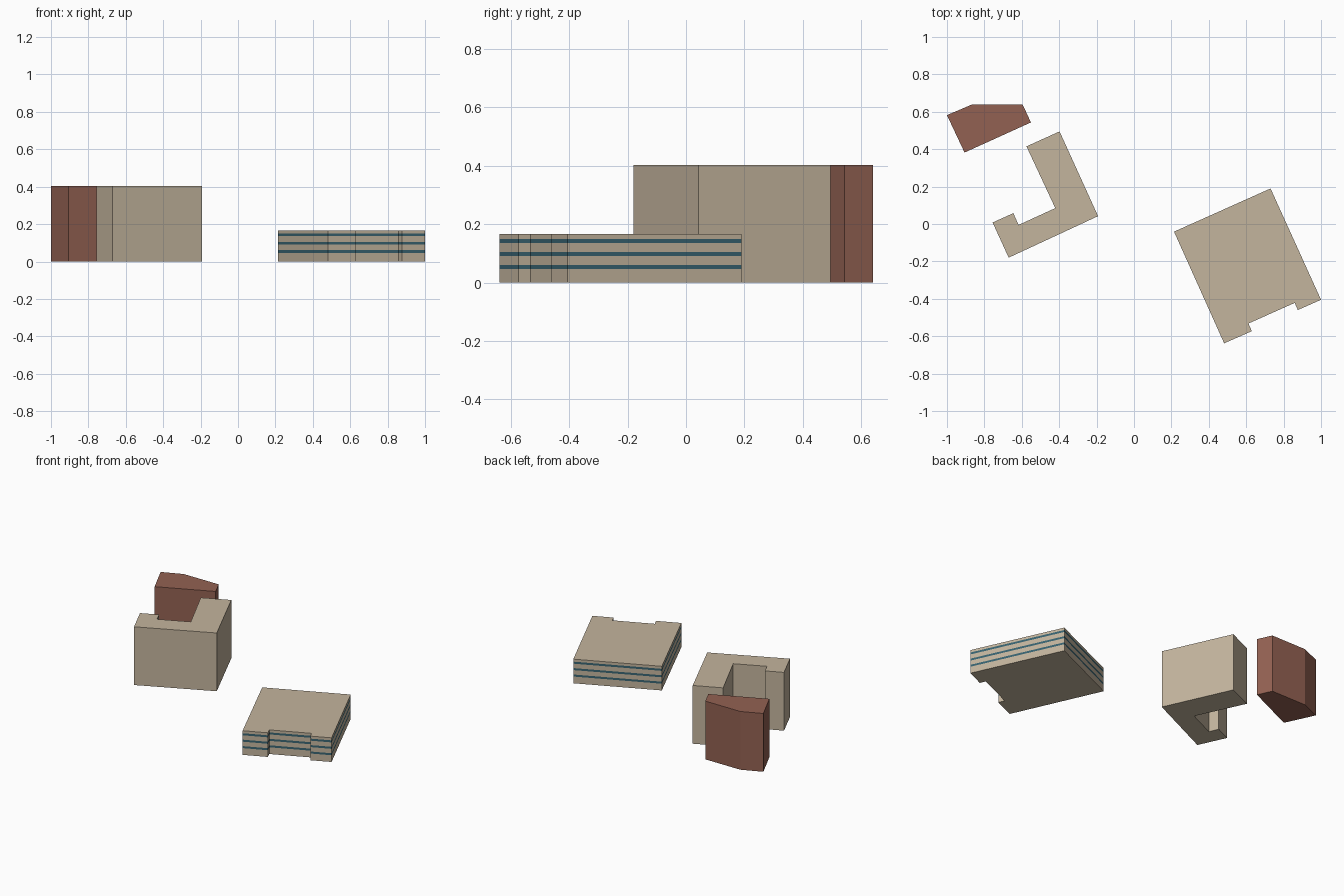
import bpy

if "Cube" in bpy.data.objects:
    bpy.data.objects.remove(bpy.data.objects["Cube"])


def material(name, rgb):
    m = bpy.data.materials.new(name)
    m.diffuse_color = (*rgb, 1.0)
    m.use_nodes = True
    m.node_tree.nodes["Principled BSDF"].inputs["Base Color"].default_value = m.diffuse_color
    return m


stone = material("stone", (0.55, 0.46, 0.34))
brick = material("brick", (0.29, 0.12, 0.085))
glass = material("glass", (0.04, 0.125, 0.165))


def extrude_footprint(name, outline, levels, mats):
    """Walled prism; every second storey layer takes the last material."""
    n = len(outline)
    area = sum(outline[i - 1][0] * outline[i][1] - outline[i][0] * outline[i - 1][1]
               for i in range(n))
    if area < 0:
        outline = outline[::-1]
    verts = [(x, y, z) for z in levels for x, y in outline]
    faces, slots = [], []
    for k in range(len(levels) - 1):
        for i in range(n):
            j = (i + 1) % n
            faces.append((k * n + i, k * n + j, (k + 1) * n + j, (k + 1) * n + i))
            slots.append(k % 2 if len(mats) > 1 else 0)
    faces.append(tuple(reversed(range(n))))
    faces.append(tuple(range(len(verts) - n, len(verts))))
    slots += [0, 0]
    mesh = bpy.data.meshes.new(name)
    mesh.from_pydata(verts, [], faces)
    for m in mats:
        mesh.materials.append(m)
    for poly, slot in zip(mesh.polygons, slots):
        poly.material_index = slot
    obj = bpy.data.objects.new(name, mesh)
    bpy.context.collection.objects.link(obj)
    return obj


# Brick block with a chamfered back
extrude_footprint("brick_block",
                  [(-1.0, 0.582), (-0.906, 0.382), (-0.551, 0.543),
                   (-0.596, 0.64), (-0.864, 0.64)],
                  [0, 0.403], [brick])

# Tall stone block wrapped around a courtyard
extrude_footprint("courtyard_block",
                  [(-0.575, 0.415), (-0.398, 0.495), (-0.192, 0.042),
                   (-0.67, -0.18), (-0.756, 0.008), (-0.645, 0.058),
                   (-0.617, -0.005), (-0.421, 0.085)],
                  [0, 0.403], [stone])

# Low block with a recessed entrance and three window bands
levels = [0]
for centre in (0.0535, 0.098, 0.1425):
    levels += [centre - 0.007, centre + 0.007]
levels.append(0.167)
extrude_footprint("banded_low_block",
                  [(0.214, -0.041), (0.482, -0.638), (0.63, -0.573),
                   (0.612, -0.532), (0.859, -0.422), (0.876, -0.46),
                   (1.0, -0.405), (0.73, 0.19)],
                  levels, [stone, glass])
